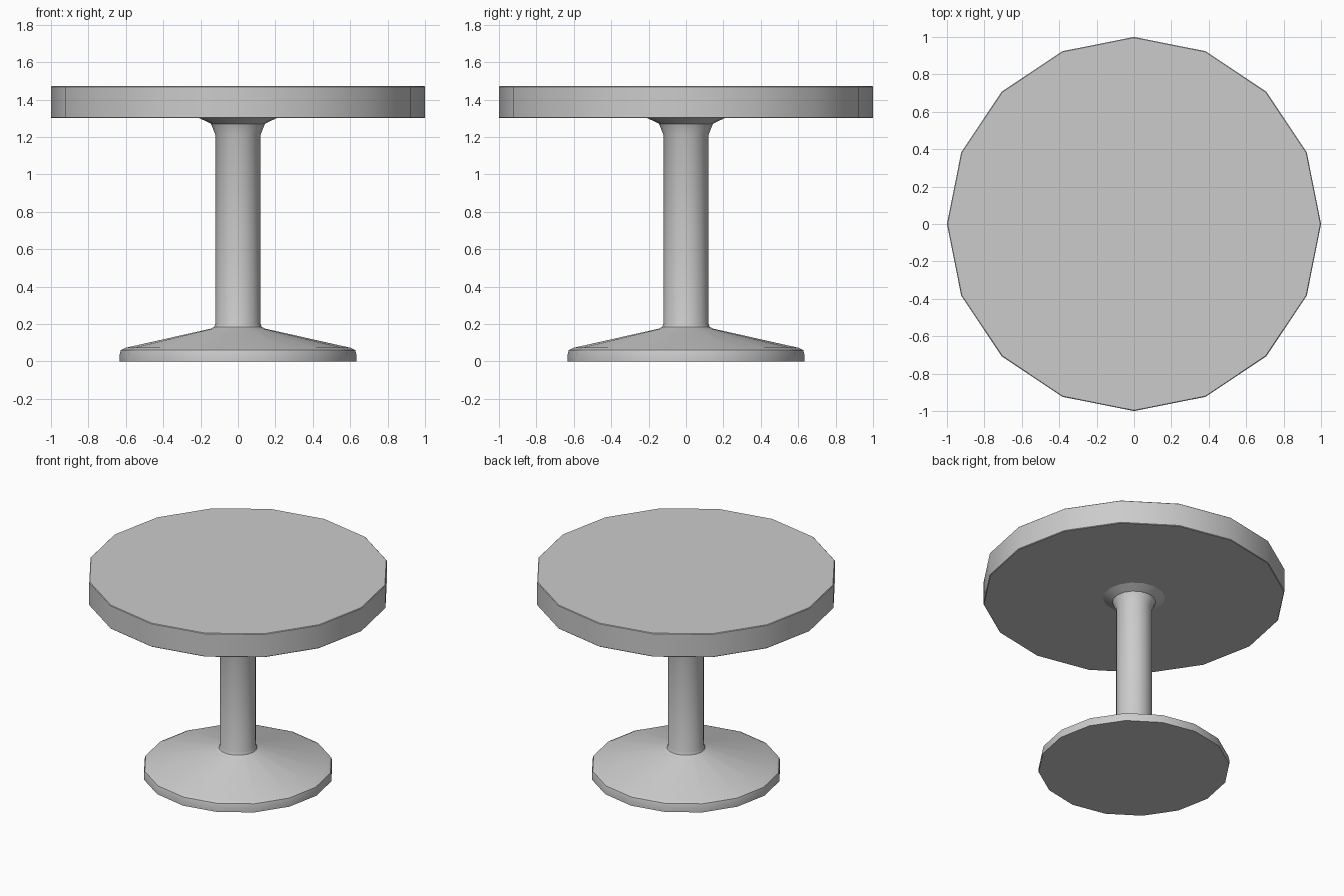
import bpy, bmesh
from math import cos, sin, pi

if "Cube" in bpy.data.objects:
    bpy.data.objects.remove(bpy.data.objects["Cube"])

SIDES = 16


def lathe(name, profile):
    """Revolve (radius, z) points around z and cap both ends."""
    bm = bmesh.new()
    rings = [[bm.verts.new((r * cos(2 * pi * i / SIDES), r * sin(2 * pi * i / SIDES), z))
              for i in range(SIDES)] for r, z in profile]
    for low, high in zip(rings, rings[1:]):
        for i in range(SIDES):
            j = (i + 1) % SIDES
            bm.faces.new((low[i], low[j], high[j], high[i]))
    bm.faces.new(rings[0][::-1])
    bm.faces.new(rings[-1])
    mesh = bpy.data.meshes.new(name)
    bm.to_mesh(mesh)
    bm.free()
    obj = bpy.data.objects.new(name, mesh)
    bpy.context.collection.objects.link(obj)
    bpy.ops.object.select_all(action='DESELECT')
    obj.select_set(True)
    bpy.context.view_layer.objects.active = obj
    bpy.ops.object.shade_smooth_by_angle(angle=pi / 6)
    return obj


# Round top with slightly softened rims
lathe("table_top", [(0.996, 1.30), (1.0, 1.304), (1.0, 1.468), (0.996, 1.472)])

# Pedestal: rimmed foot, sloping cone, column and flared neck
lathe("pedestal", [(0.633, 0), (0.633, 0.035), (0.627, 0.06), (0.60, 0.073),
                   (0.145, 0.175), (0.127, 0.185), (0.12, 0.205),
                   (0.12, 1.21), (0.144, 1.27), (0.205, 1.30)])
